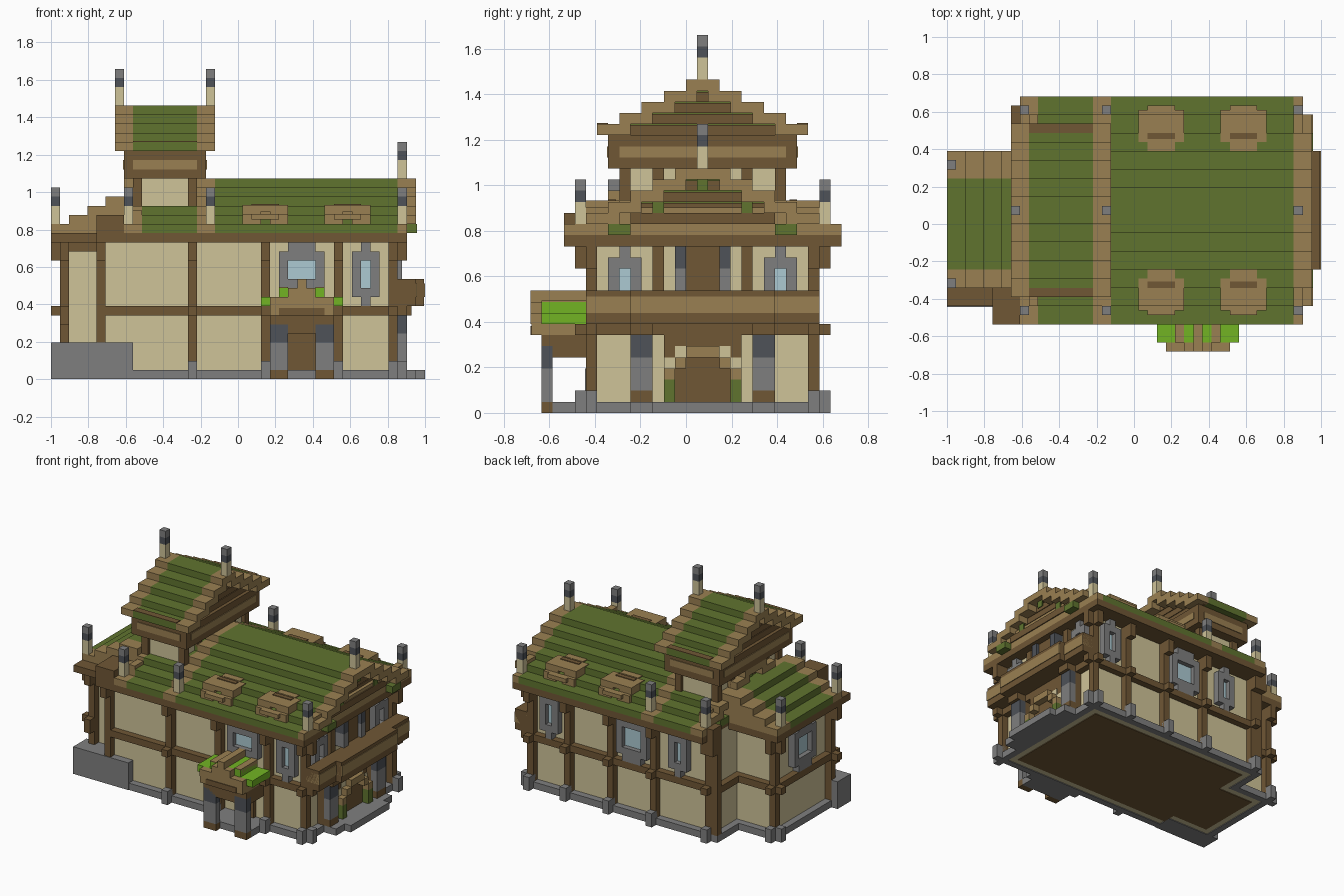
import bpy
import bmesh

if "Cube" in bpy.data.objects:
    bpy.data.objects.remove(bpy.data.objects["Cube"], do_unlink=True)

V = 2 / 41      # size of one building block
MID = 15.5      # ridge line of the main house, in blocks


def linear(c):
    c /= 255
    return c / 12.92 if c <= 0.04045 else ((c + 0.055) / 1.055) ** 2.4


def material(name, *rgb):
    colour = [linear(c) for c in rgb] + [1]
    mat = bpy.data.materials.new(name)
    mat.use_nodes = True
    mat.diffuse_color = colour
    mat.node_tree.nodes["Principled BSDF"].inputs["Base Color"].default_value = colour
    return mat


plaster = material("cream plaster", 207, 195, 152)
dark = material("dark timber", 112, 87, 53)
light = material("light timber", 154, 128, 82)
moss = material("moss roof", 96, 116, 47)
leaf = material("bright leaf", 114, 180, 36)
stone = material("grey stone", 127, 127, 127)
slate = material("dark slate", 78, 82, 88)
glass = material("pale glass", 172, 202, 210)

parts = {}


def box(name, mat, x, y, z):
    """Add a block spanning the given x, y and z ranges to a part."""
    parts.setdefault((name, mat), []).append((x, y, z))


def build_parts():
    for (name, mat), blocks in parts.items():
        bm = bmesh.new()
        for block in blocks:
            made = bmesh.ops.create_cube(bm, size=1)["verts"]
            for v in made:
                v.co = [lo + (hi - lo) * (c + 0.5) for (lo, hi), c in zip(block, v.co)]
                v.co = (v.co.x * V - 1, (v.co.y - 14) * V, v.co.z * V)
        mesh = bpy.data.meshes.new(name)
        bm.to_mesh(mesh)
        bm.free()
        mesh.materials.append(mat)
        bpy.context.collection.objects.link(bpy.data.objects.new(name, mesh))


# Wall planes: axis, position, outward direction
SIDES = {
    "front": ("y", 6, -1), "back": ("y", 25, 1), "east": ("x", 37, 1), "west": ("x", 8, -1),
    "wing_front": ("y", 8, -1), "wing_back": ("y", 20, 1), "wing_end": ("x", 2, -1),
}


def on_wall(side, name, mat, along, z, depth):
    """Add a block standing out from a wall by the given depth range."""
    axis, plane, way = SIDES[side]
    out = tuple(sorted(plane + way * d for d in depth))
    x, y = (out, along) if axis == "x" else (along, out)
    box(side + "_" + name, mat, x, y, z)


def window(side, mid, half, low, high):
    a, b = mid - half, mid + half
    for jamb in ((a, a + 1), (b - 1, b)):
        on_wall(side, "window_frame", stone, jamb, (low + 1, high - 1), (0, 1))
    for rail in ((low, low + 2), (high - 2, high)):
        on_wall(side, "window_frame", stone, (a + 1, b - 1), rail, (0, 1))
    on_wall(side, "window_pane", glass, (a + 1, b - 1), (low + 1, high - 1), (0, 0.3))


def framing(side, posts, start, end):
    """Timber posts with stone feet and brackets, a middle beam and a plinth."""
    for p in posts:
        span = (p, p + 1)
        on_wall(side, "posts", dark, span, (1, 15), (0, 1))
        on_wall(side, "post_feet", stone, span, (0, 2), (0.5, 2))
        on_wall(side, "brackets", dark, span, (7, 8), (1, 2))
        on_wall(side, "brackets", dark, span, (13, 15), (1, 2))
    on_wall(side, "beam", dark, (start, end), (7, 8), (0, 1))
    on_wall(side, "plinth", stone, (start, end), (0, 1), (0, 1))


def gable_roof(name, spans, ends, half, base, layers):
    """Stepped roof: coloured spans along x, open stepped trim and dark gables at both ends."""
    for k in range(layers):
        lo, hi = MID - half + 2 * k, MID + half - 2 * k
        z = (base + k, base + k + 1)
        for mat, x in spans:
            box(name + "_slopes", mat, x, (lo, hi), z)
        for first, x, gable in ends:
            for y in ((lo, min(lo + 3, hi)), (max(hi - 3, lo), hi)):
                box(name + "_trim", light, x if k else first, y, z)
            box(name + "_gable", dark, gable, (lo + 0.5, hi - 0.5), (z[0], z[1] - 0.1))


# Walls
box("house_walls", plaster, (8, 37), (6, 25), (0.1, 15.5))
box("house_walls", plaster, (6, 8), (6, 10), (0.1, 15.5))
box("wing_walls", plaster, (2, 8), (8, 20), (0.1, 15.5))
box("floor", dark, (9, 36), (7, 24), (0, 0.5))
box("wing_floor", dark, (3, 9), (9, 19), (0, 0.5))
framing("front", (15, 23, 31, 37), 5, 38)
framing("back", (8, 17, 24, 31, 37), 7, 38)
framing("east", (5, 25), 5, 26)
framing("wing_back", (1,), 1, 8)
framing("wing_end", (7, 20), 7, 21)
on_wall("front", "posts", dark, (5, 6), (1, 15), (0, 1))
on_wall("front", "brackets", dark, (5, 6), (13, 15), (1, 2))
on_wall("west", "posts", dark, (25, 26), (1, 15), (0, 1))
on_wall("west", "beam", dark, (20, 26), (7, 8), (0, 1))
on_wall("west", "plinth", stone, (20, 26), (0, 1), (0, 1))
on_wall("wing_front", "posts", dark, (1, 2), (4, 15), (0, 1))
on_wall("wing_front", "head", dark, (1, 6), (14, 15), (0, 1))
for z in ((6, 8), (13, 15)):
    on_wall("wing_front", "brackets", dark, (1, 2), z, (1, 2))
box("corner_base", stone, (0, 9), (4.9, 8), (0, 4))

# Windows
window("front", 27.5, 2.5, 9, 15)
window("front", 34.5, 1.5, 8, 15)
window("back", 34.5, 1.5, 8, 15)
window("back", 21, 2.5, 8, 15)
window("back", 13.5, 1.5, 8, 15)
window("wing_end", 14, 2.5, 8, 15)
for mid in (8.5, 22.5):
    window("east", mid, 1.5, 9, 15)

# Main roof
box("eaves", dark, (8, 39), (3, 28), (15, 16))
gable_roof("main_roof", [(moss, (10, 16)), (light, (16, 18)), (moss, (18, 38))],
           [((8, 10), (8, 10), (9.5, 10)), ((38, 39), (38, 40), (38, 38.5))], 12.5, 16, 6)
for band, plank, patch in (((38, 39), (39, 39.15), (39, 40.1)), ((9, 10), (8.85, 9), (7.9, 9))):
    box("gable_band", light, band, (5, 26), (16, 18.5))
    box("gable_plank", dark, plank, (9, 22), (17, 18))
    for y in (8, 23):
        box("gable_moss", moss, patch, (y - 1, y + 1), (16, 17))
    for y, z in ((11, 18), (19, 18), (15, 20)):
        box("gable_moss", moss, plank, (y, y + 1), (z, z + 1))

# Roof vents, mirrored on both slopes
for x in (21, 30):
    for flip in (False, True):
        def vent(mat, xs, y, z):
            y = (2 * MID - y[1], 2 * MID - y[0]) if flip else y
            box("roof_vent", mat, (x + xs[0], x + xs[1]), y, z)
        for leg in ((0, 2), (3, 5)):
            vent(light, leg, (4.5, 7), (17, 18.1))
            vent(light, leg, (5, 8), (18, 19.1))
        vent(light, (1, 4), (4, 5), (17.5, 18.1))
        vent(light, (1, 4), (5, 6), (18.4, 19.1))
        vent(light, (0, 5), (6, 8), (18, 19.1))
        vent(light, (1, 4), (8, 9), (19, 19.15))
        vent(dark, (1, 4), (7, 7.7), (19, 19.2))

# Tower
box("tower_walls", plaster, (9.5, 15.5), (8.5, 22.5), (16, 22))
for x in (9, 15):
    for y in (8, 11, 19, 22):
        box("tower_posts", dark, (x, x + 1), (y, y + 1), (16, 22))
box("tower_sill", dark, (9, 16), (8, 23), (18, 19))
box("tower_head", dark, (8, 17), (7, 24), (22, 25))
box("tower_plank", light, (7.9, 17.1), (8, 23), (23, 24))
box("tower_plank", light, (9, 16), (6.9, 24.1), (23, 24))
gable_roof("tower_roof", [(moss, (9, 16))],
           [((7, 9), (7, 9), (8.5, 9)), ((16, 18), (16, 18), (16, 16.5))], 9.5, 25, 5)
for y in (6, 24):
    box("tower_roof_strip", dark, (9, 16), (y, y + 1), (26, 26.1))

# Wing roof, stepping up to the house
box("wing_eaves", dark, (0, 8), (5, 22), (15, 16))
for k in range(4):
    for mat, y in ((light, (7, 9)), (moss, (9, 19)), (light, (19, 22))):
        box("wing_roof", mat, (2 * k, 9), y, (16 + k, 17 + k))
box("wing_roof_corner", dark, (5, 8), (3, 7), (15, 18))
box("back_roof_corner", dark, (7, 8), (25, 27), (13, 17))

# Chimneys
ridge = [(7, 15, 30), (17, 15, 30), (38, 15, 22)]
eave = [(x, y, 17) for x in (8, 17, 38) for y in (4, 26)]
for x, y, z in ridge + eave + [(0, 7, 17), (0, 20, 17)]:
    for mat, low, high in ((plaster, 0, 2), (slate, 2, 3), (stone, 3, 4)):
        box("chimney", mat, (x, x + 1), (y, y + 1), (z + low, z + high))

# Front porch
for x in (24, 29):
    box("porch_column", dark, (x, x + 2), (1, 2), (0, 1))
    box("porch_column", stone, (x, x + 2), (1, 2), (1, 4))
    box("porch_column", slate, (x, x + 2), (1, 2), (4, 6))
box("porch_step", stone, (24, 31), (2, 5), (0, 1))
box("porch_beam", dark, (24, 31), (1, 5), (5, 7))
box("porch_beam", light, (24, 31), (1, 5), (7, 8))
box("porch_front_beam", light, (24, 31), (0.1, 1), (7, 8))
box("porch_plank", dark, (25, 30), (0, 0.1), (7, 7.8))
for k in range(3):
    x, z = (23 + 2 * k, 32 - 2 * k), (8 + k, 9 + k)
    inset = 1 if k < 2 else 0
    box("porch_roof", leaf if k < 2 else light, x, (1, 5), z)
    box("porch_gable", light, (x[0] + inset, x[1] - inset), (0, 1), z)
for x in (25, 29):
    box("porch_battens", light, (x, x + 1), (1, 5), (9, 10.1))
on_wall("front", "door", dark, (26, 29), (1, 8), (0, 0.5))

# Side balcony and entrance
box("balcony", dark, (38, 40), (5, 26), (8, 11))
box("balcony", dark, (40, 40.9), (9, 22), (8, 11))
box("balcony_rail", light, (38, 40.1), (5, 26), (9, 10.5))
box("balcony_rail", light, (40, 41), (9, 22), (9, 10.5))
box("entrance_step", stone, (38, 40), (9, 22), (0, 1))
box("entrance_step", stone, (40, 41), (11, 20), (0, 1))
on_wall("east", "door", dark, (12, 19), (1, 7), (0, 1))
for y, z in ((12, 3), (13, 4), (17, 4), (18, 3)):
    on_wall("east", "arch", light, (y, y + 1), (z, z + 1), (1, 2))
    on_wall("east", "arch_infill", plaster, (y, y + 1), (z + 1, z + 2), (1, 1.1))
on_wall("east", "arch", light, (14, 17), (5, 6), (1, 2))
on_wall("east", "upper_door", dark, (14, 17), (11, 15), (0, 1))
for column, bush, pillar, post in ((9, 12, 13, 11), (20, 18, 17, 19)):
    width = (column, column + 2)
    for mat, z in ((dark, (1, 2)), (stone, (2, 5)), (slate, (5, 7))):
        box("entrance_column", mat, (38, 39), width, z)
    on_wall("east", "column_posts", dark, width, (1, 7), (0, 1))
    box("entrance_bracket", dark, (38, 39.5), width, (7, 8))
    on_wall("east", "bush", moss, (bush, bush + 1), (1, 3), (1, 2))
    on_wall("east", "pillar", stone, (pillar, pillar + 1), (11, 13), (0, 1.5))
    on_wall("east", "pillar", slate, (pillar, pillar + 1), (13, 15), (0, 1.5))
    on_wall("east", "posts", dark, (post, post + 1), (8, 15), (0, 0.8))

build_parts()
